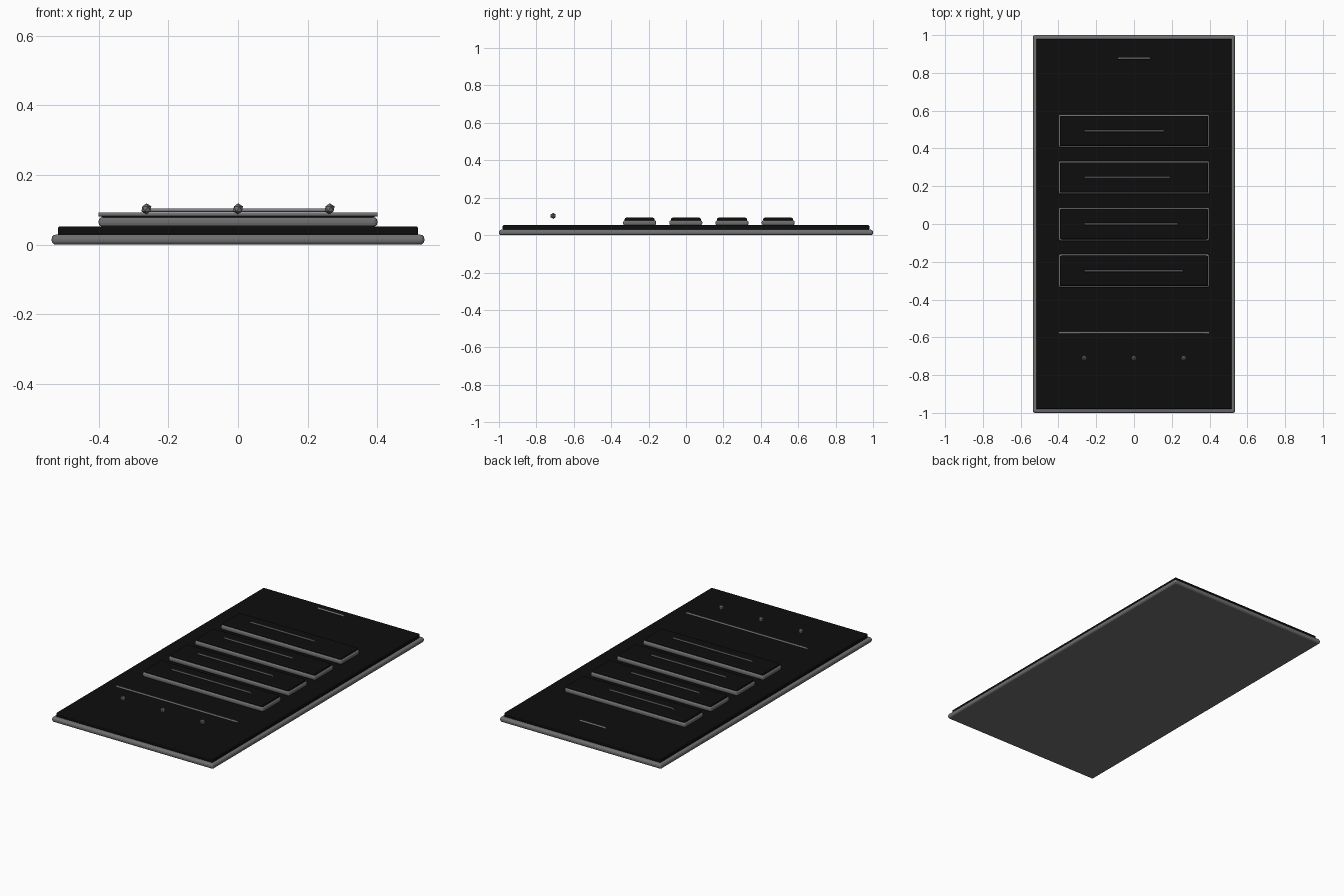
import bpy
import bmesh

if "Cube" in bpy.data.objects:
    bpy.data.objects.remove(bpy.data.objects["Cube"])


def material(name, rgb):
    m = bpy.data.materials.new(name)
    m.use_nodes = True
    m.diffuse_color = (*rgb, 1)
    m.node_tree.nodes["Principled BSDF"].inputs["Base Color"].default_value = (*rgb, 1)
    return m


grey = material("metal grey", (0.16, 0.16, 0.165))
black = material("glass black", (0.004, 0.004, 0.004))
pale = material("line grey", (0.22, 0.22, 0.25))


def add_object(name, bm, mat):
    mesh = bpy.data.meshes.new(name)
    bm.to_mesh(mesh)
    bm.free()
    mesh.materials.append(mat)
    ob = bpy.data.objects.new(name, mesh)
    bpy.context.collection.objects.link(ob)
    return ob


def slab(name, half_x, half_y, low, high, y, bevel, mat):
    """Rounded plate between two heights."""
    bm = bmesh.new()
    bmesh.ops.create_cube(bm, size=1)
    for v in bm.verts:
        v.co.x *= 2 * half_x
        v.co.y = v.co.y * 2 * half_y + y
        v.co.z = high if v.co.z > 0 else low
    ob = add_object(name, bm, mat)
    mod = ob.modifiers.new("Rounded edges", "BEVEL")
    mod.width = bevel
    mod.segments = 3
    return ob


def bar(name, x0, x1, y, z, radius, mat):
    """Thin open tube running along x."""
    curve = bpy.data.curves.new(name, "CURVE")
    curve.dimensions = "3D"
    curve.bevel_depth = radius
    curve.bevel_resolution = 1
    line = curve.splines.new("POLY")
    line.points.add(1)
    line.points[0].co = (x0, y, z, 1)
    line.points[1].co = (x1, y, z, 1)
    curve.materials.append(mat)
    ob = bpy.data.objects.new(name, curve)
    bpy.context.collection.objects.link(ob)


# Casing and screen
slab("casing", 0.535, 1.0, 0.0, 0.029, 0, 0.012, grey)
slab("screen", 0.517, 0.98, 0.027, 0.053, 0, 0.006, black)

# Four list cards, each with a frame, a dark face and a text line
for i, end in enumerate((0.16, 0.19, 0.23, 0.26)):
    y = 0.493 - i * 0.247
    slab(f"card_frame_{i + 1}", 0.4, 0.088, 0.052, 0.079, y, 0.01, grey)
    slab(f"card_face_{i + 1}", 0.392, 0.08, 0.072, 0.093, y, 0.008, black)
    bar(f"card_line_{i + 1}", -0.263, end, y, 0.099, 0.005, pale)

# Heading bar and bottom divider
bar("heading_bar", -0.085, 0.085, 0.878, 0.083, 0.006, pale)
bar("divider", -0.4, 0.4, -0.575, 0.087, 0.0065, grey)

# Three floating buttons
for side, x in (("right", -0.263), ("middle", 0), ("left", 0.263)):
    bm = bmesh.new()
    bmesh.ops.create_icosphere(bm, subdivisions=1, radius=0.016)
    bmesh.ops.translate(bm, verts=bm.verts, vec=(x, -0.71, 0.103))
    add_object(f"button_{side}", bm, grey)
